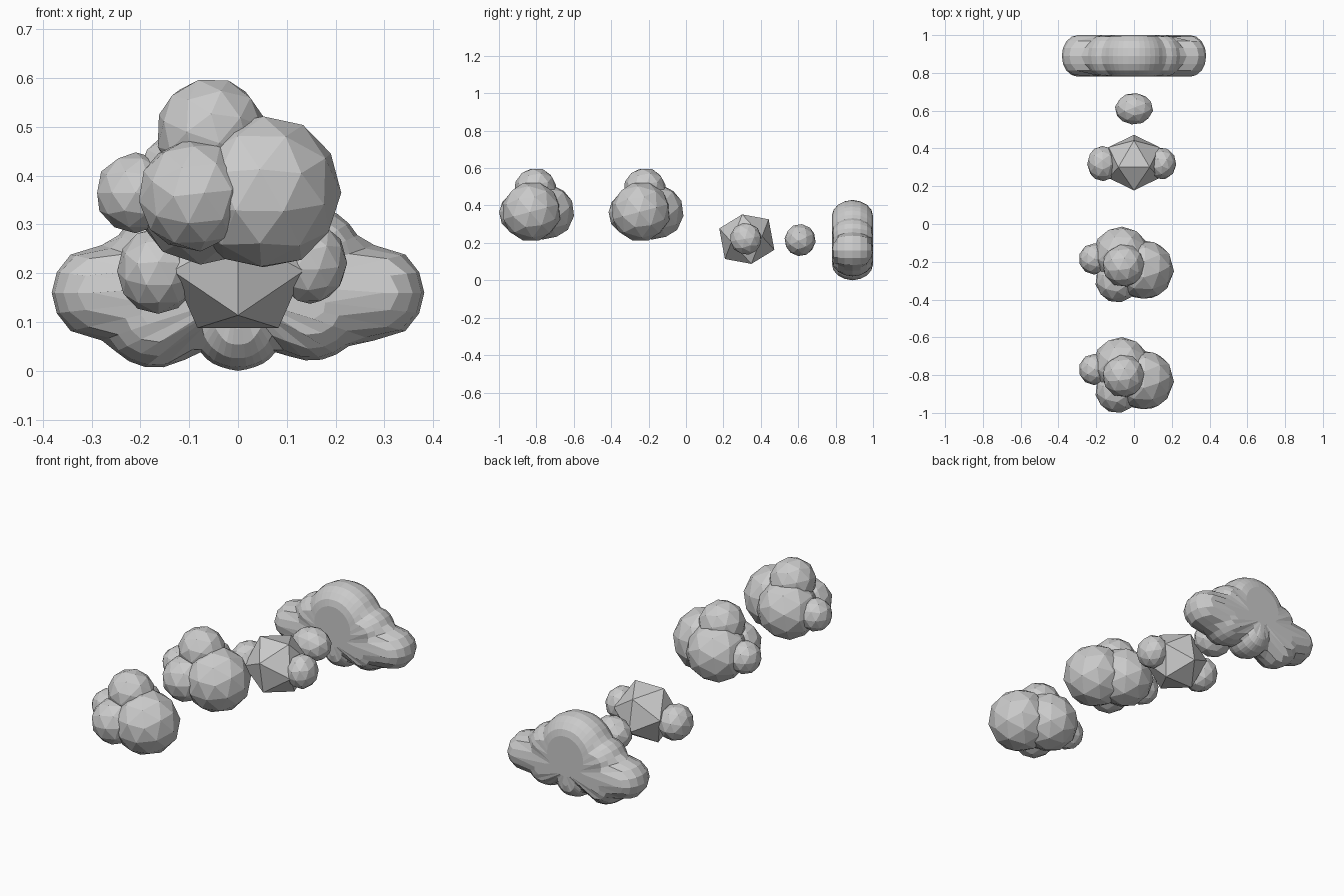
import bpy, bmesh, math
from mathutils import Matrix, Vector

if "Cube" in bpy.data.objects:
    bpy.data.objects.remove(bpy.data.objects["Cube"])


def finish(name, bm):
    bmesh.ops.recalc_face_normals(bm, faces=bm.faces)
    me = bpy.data.meshes.new(name)
    bm.to_mesh(me)
    bm.free()
    ob = bpy.data.objects.new(name, me)
    bpy.context.collection.objects.link(ob)
    return ob


def puff(bm, loc, size, turn=(0, 0), detail=2):
    """Faceted ball: turned about z, then x, then scaled and placed."""
    m = (Matrix.Translation(loc) @ Matrix.Diagonal((*size, 1))
         @ Matrix.Rotation(math.radians(turn[1]), 4, 'X')
         @ Matrix.Rotation(math.radians(turn[0]), 4, 'Z'))
    bmesh.ops.create_icosphere(bm, subdivisions=detail, radius=1, matrix=m)


# Two matching round clouds at the front: (x, y, z, radius, turn)
ROUND = [(0.052, -0.027, 0.367, 0.160, 15),
         (-0.068, 0.053, 0.366, 0.150, 50),
         (-0.090, -0.085, 0.360, 0.116, 30),
         (-0.055, -0.005, 0.488, 0.114, 70),
         (-0.210, 0.030, 0.365, 0.083, 0)]
for name, y0 in (("front_round_cloud", -0.80), ("second_round_cloud", -0.215)):
    bm = bmesh.new()
    for x, y, z, r, t in ROUND:
        puff(bm, (x, y0 + y, z), (r, r, r), (t, t))
    finish(name, bm)

# Three-puff cloud with a coarse middle
bm = bmesh.new()
puff(bm, (0, 0.325, 0.22), (0.158,) * 3, (90, -47.8), 1)
puff(bm, (-0.165, 0.32, 0.205), (0.083, 0.095, 0.09), (20, 20))
puff(bm, (0.148, 0.32, 0.222), (0.076, 0.085, 0.086), (50, 10))
finish("three_puff_cloud", bm)

# Single small puff
bm = bmesh.new()
puff(bm, (0, 0.61, 0.215), (0.102, 0.084, 0.086), (10, 25))
finish("small_puff", bm)

# Wide flat cloud: scalloped outline made of lobes, with rounded edges
LOBES = [(0, 0.24, 0.19), (0, 0.10, 0.10),
         (-0.17, 0.12, 0.115), (0.15, 0.135, 0.115),
         (-0.155, 0.235, 0.10), (0.155, 0.235, 0.10)]
SPINE, SPINE_R, SPINE_Z = 0.285, 0.098, 0.16


def depth(x, z):
    """Distance outside the cloud outline, negative inside."""
    d = math.hypot(max(abs(x) - SPINE, 0), z - SPINE_Z) - SPINE_R
    return min([d] + [math.hypot(x - a, z - b) - r for a, b, r in LOBES])


def edge_point(angle, inset):
    c, s = math.cos(angle), math.sin(angle)
    t = 0.45
    while t > 0.01 and depth(t * c, SPINE_Z + t * s) > -inset:
        t -= 0.002
    return t * c, SPINE_Z + t * s


bm = bmesh.new()
N, STEPS = 56, 8
rings = []
for k in range(STEPS + 1):
    a = math.pi * (k / STEPS - 0.5)
    y, inset = 0.89 + 0.11 * math.sin(a), 0.085 * (1 - math.cos(a))
    ring = []
    for i in range(N):
        x, z = edge_point(2 * math.pi * i / N, inset)
        ring.append(bm.verts.new((x, y, z)))
    rings.append(ring)
for r0, r1 in zip(rings, rings[1:]):
    for i in range(N):
        j = (i + 1) % N
        bm.faces.new((r0[i], r0[j], r1[j], r1[i]))
for ring, y in ((rings[0], 0.78), (rings[-1], 1.0)):
    mid = bm.verts.new((0, y, SPINE_Z))
    for i in range(N):
        bm.faces.new((ring[i], ring[(i + 1) % N], mid))
finish("wide_flat_cloud", bm)
